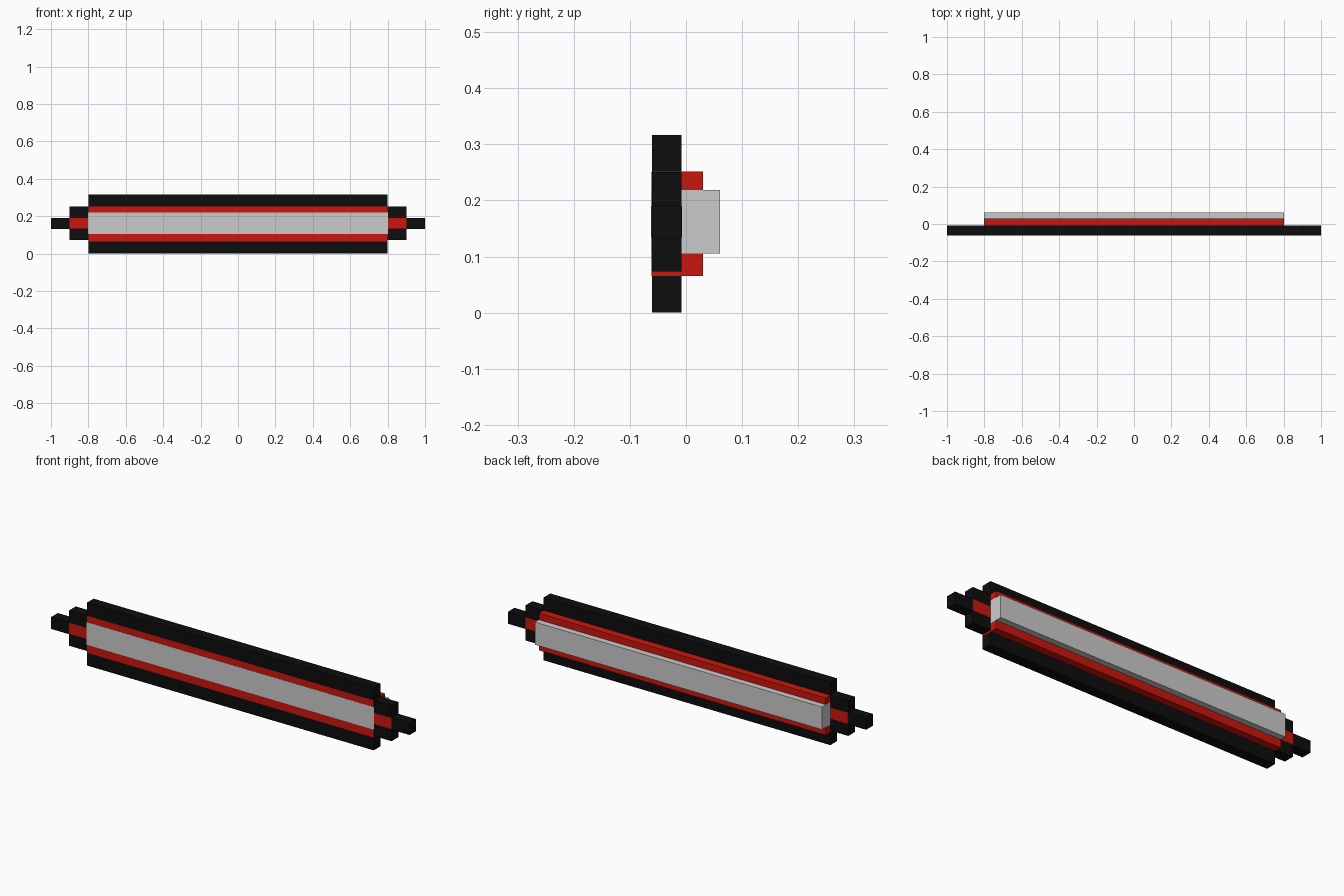
import bpy

if "Cube" in bpy.data.objects:
    bpy.data.objects.remove(bpy.data.objects["Cube"])

def material(name, color):
    m = bpy.data.materials.new(name)
    m.diffuse_color = color
    m.use_nodes = True
    m.node_tree.nodes["Principled BSDF"].inputs["Base Color"].default_value = m.diffuse_color
    return m

BLACK = material("black", (0.004, 0.004, 0.004, 1))
RED = material("red", (0.6, 0.008, 0.004, 1))

def box(name, x, y, z, mat=None):
    """Axis-aligned box from (min, max) ranges."""
    bpy.ops.mesh.primitive_cube_add(size=1, location=[(a + b) / 2 for a, b in (x, y, z)])
    ob = bpy.context.object
    ob.name = name
    ob.scale = [b - a for a, b in (x, y, z)]
    bpy.ops.object.transform_apply(location=False, rotation=False, scale=True)
    if mat:
        ob.data.materials.append(mat)
    return ob

FRONT, BACK = -0.061, -0.008
EPS = 0.0006  # keeps inlaid colours just proud of the black

# Main body: black plate, red band, grey core
box("body_plate", (-0.8, 0.8), (FRONT, BACK), (0, 0.317), BLACK)
box("red_band", (-0.8 - EPS, 0.8 + EPS), (FRONT - EPS, 0.03), (0.065, 0.252), RED)
box("grey_core", (-0.8 - 2 * EPS, 0.8 + 2 * EPS), (FRONT - 2 * EPS, 0.061), (0.105, 0.219))

# Stepped ends, repeated on both sides
for side, s in (("left", -1), ("right", 1)):
    def span(a, b):
        return tuple(sorted((s * a, s * b)))
    box(side + "_end_step", span(0.8, 0.9), (FRONT, BACK), (0.073, 0.251), BLACK)
    box(side + "_end_stripe", span(0.8, 0.9), (FRONT - EPS, BACK + EPS), (0.134, 0.19), RED)
    box(side + "_end_tip", span(0.9, 1.0), (FRONT, BACK), (0.131, 0.191), BLACK)
